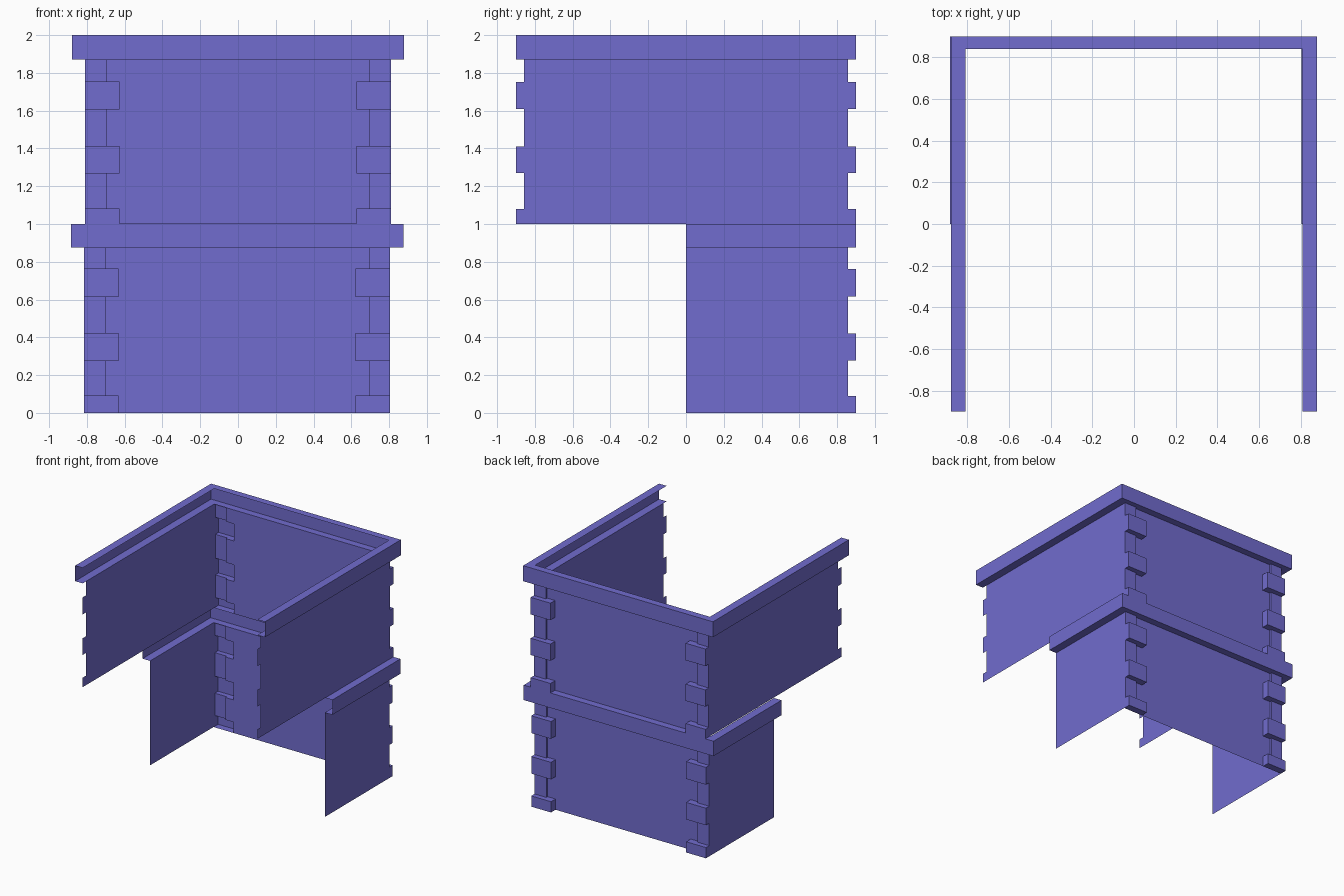
import bpy, bmesh

if "Cube" in bpy.data.objects:
    bpy.data.objects.remove(bpy.data.objects["Cube"])

mat = bpy.data.materials.new("violet_blue")
mat.diffuse_color = (0.165, 0.150, 0.62, 1)
mat.use_nodes = True
mat.node_tree.nodes["Principled BSDF"].inputs["Base Color"].default_value = mat.diffuse_color

WALL_X, BAND_X = 0.81, 0.88              # half widths of walls and bands
Y_WALL, Y_STRIP, Y_OUT = 0.84, 0.857, 0.90  # panel, corner strip, quoin/band depth


def finish(name, bm, dx):
    bmesh.ops.remove_doubles(bm, verts=bm.verts, dist=1e-5)
    me = bpy.data.meshes.new(name)
    bm.to_mesh(me)
    bm.free()
    ob = bpy.data.objects.new(name, me)
    ob.location.x = dx
    me.materials.append(mat)
    bpy.context.collection.objects.link(ob)


def face(bm, *pts):
    bm.faces.new([bm.verts.new(p) for p in pts])


def depth(x, quoin):
    """Outward depth of the back wall at x."""
    if quoin and abs(x) > 0.627:
        return Y_OUT
    return Y_STRIP if abs(x) > 0.70 else Y_WALL


def back_wall(name, rows, dx):
    """Sheet wall with stepped quoins, hollow from inside."""
    bm = bmesh.new()
    xs = [-WALL_X, -0.70, -0.627, 0.627, 0.70, WALL_X]
    mids = [(a + b) / 2 for a, b in zip(xs, xs[1:])]
    for r, (z0, z1, q) in enumerate(rows):
        for i, m in enumerate(mids):
            a, b, d = xs[i], xs[i + 1], depth(m, q)
            face(bm, (b, d, z0), (a, d, z0), (a, d, z1), (b, d, z1))
            if i < 4:                    # step to the next column
                e = depth(mids[i + 1], q)
                if e != d:
                    face(bm, (b, d, z0), (b, d, z1), (b, e, z1), (b, e, z0))
            if r + 1 < len(rows):        # step to the next row
                e = depth(m, rows[r + 1][2])
                if e != d:
                    face(bm, (a, d, z1), (a, e, z1), (b, e, z1), (b, d, z1))
    finish(name, bm, dx)


def side_wall(name, s, rows, front_notched, dx):
    """Flat sheet whose ends are toothed like the quoins."""
    bm = bmesh.new()
    for z0, z1, q in rows:
        y1 = Y_OUT if q else Y_STRIP
        y0 = -y1 if front_notched else 0.0
        pts = [(s * WALL_X, y0, z0), (s * WALL_X, y1, z0),
               (s * WALL_X, y1, z1), (s * WALL_X, y0, z1)]
        face(bm, *(pts if s > 0 else pts[::-1]))
    finish(name, bm, dx)


def band(name, y0, z0, z1, dx):
    """Hollow U-shaped cornice: ledge, outer face and top."""
    bm = bmesh.new()

    def path(x, y, z):
        return [(-x, y0, z), (-x, y, z), (x, y, z), (x, y0, z)]
    loops = [path(WALL_X, Y_WALL, z0), path(BAND_X, Y_OUT, z0),
             path(BAND_X, Y_OUT, z1), path(WALL_X, Y_WALL, z1)]
    for p, q in zip(loops, loops[1:]):
        for i in range(3):
            face(bm, p[i], q[i], q[i + 1], p[i + 1])
    # reverse so the faces look outward
    bmesh.ops.reverse_faces(bm, faces=[f for f in bm.faces
                            if f.normal.z < -2])
    bm.normal_update()
    outer = [f for f in bm.faces if abs(f.normal.y) > 0.5]
    if outer and outer[0].normal.y < 0:
        bmesh.ops.reverse_faces(bm, faces=bm.faces[:])
    finish(name, bm, dx)


# two storeys: name, base height, front end of the sides, toothed front, x shift
for name, base, y0, notched, dx, cuts in (
        ("lower", 0.0, 0.0, False, -0.005, (0, .09, .277, .42, .617, .762, .875)),
        ("upper", 1.0, -Y_OUT, True, 0.0, (0, .08, .27, .41, .61, .753, .87))):
    rows = [(base + a, base + b, i % 2 == 0)
            for i, (a, b) in enumerate(zip(cuts, cuts[1:]))]
    back_wall(name + "_back_wall", rows, dx)
    side_wall(name + "_right_wall", 1, rows, notched, dx)
    side_wall(name + "_left_wall", -1, rows, notched, dx)
    band(name + "_cornice", y0, base + cuts[-1], base + 1.0, dx)

# quoins sit on the ground row, so cap their undersides
for base, dx in ((0.0, -0.005), (1.0, 0.0)):
    bm = bmesh.new()
    for s in (-1, 1):
        pts = [(s * .627, Y_WALL, base), (s * .627, Y_OUT, base),
               (s * WALL_X, Y_OUT, base), (s * WALL_X, Y_WALL, base)]
        face(bm, *(pts if s > 0 else pts[::-1]))
    finish("quoin_undersides", bm, dx)
